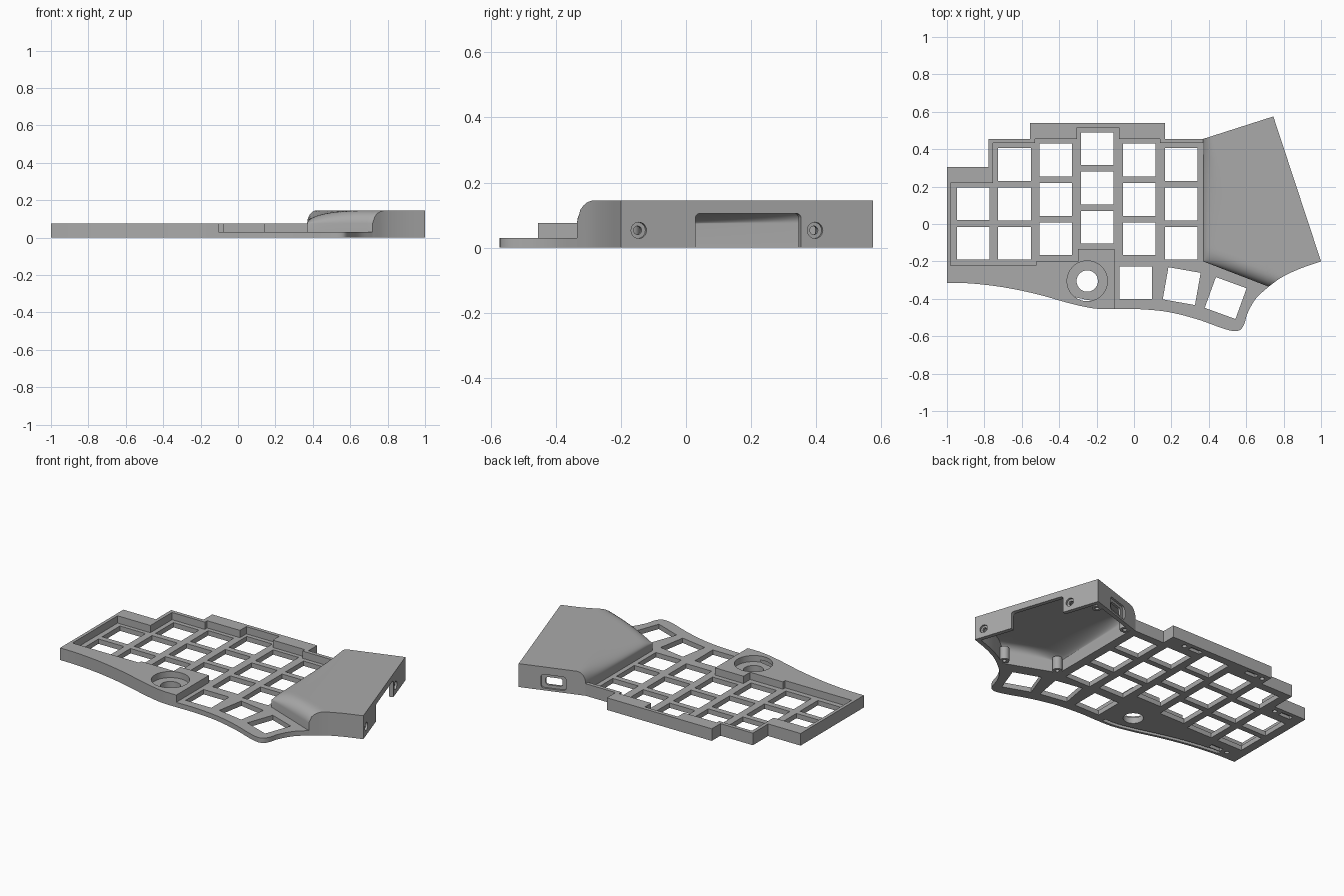
import bpy, bmesh, math
from mathutils import Vector, Matrix

if "Cube" in bpy.data.objects:
    bpy.data.objects.remove(bpy.data.objects["Cube"])

grey = bpy.data.materials.new("matte_grey")
grey.use_nodes = True
grey.diffuse_color = (0.4, 0.4, 0.4, 1)
grey.node_tree.nodes["Principled BSDF"].inputs["Base Color"].default_value = (0.4, 0.4, 0.4, 1)

PLATE, RIM, TOP, WALL = 0.03, 0.075, 0.145, 0.026


def finish(bm, name):
    mesh = bpy.data.meshes.new(name)
    bm.to_mesh(mesh)
    bm.free()
    mesh.materials.append(grey)
    ob = bpy.data.objects.new(name, mesh)
    bpy.context.collection.objects.link(ob)
    return ob


def prism(bm, pts, z0, z1):
    base = bm.faces.new([bm.verts.new((x, y, z0)) for x, y in pts])
    ext = bmesh.ops.extrude_face_region(bm, geom=[base])["geom"]
    for v in ext:
        if isinstance(v, bmesh.types.BMVert):
            v.co.z = z1
    bmesh.ops.recalc_face_normals(bm, faces=bm.faces)


def solid(name, shapes):
    bm = bmesh.new()
    for pts, z0, z1 in shapes:
        prism(bm, pts, z0, z1)
    return finish(bm, name)


def activate(ob):
    bpy.ops.object.select_all(action='DESELECT')
    bpy.context.view_layer.objects.active = ob
    ob.select_set(True)


def cut(ob, cutter):
    cutter.hide_render = True
    mod = ob.modifiers.new("cut", 'BOOLEAN')
    mod.operation, mod.solver, mod.object = 'DIFFERENCE', 'EXACT', cutter
    activate(ob)
    bpy.ops.object.modifier_apply(modifier=mod.name)
    bpy.data.objects.remove(cutter)


def rect(x, y, w, h, deg=0):
    c, s = math.cos(math.radians(deg)), math.sin(math.radians(deg))
    return [(x + c * a * w / 2 - s * b * h / 2, y + s * a * w / 2 + c * b * h / 2)
            for a, b in ((-1, -1), (1, -1), (1, 1), (-1, 1))]


def circle(x, y, r, n=40):
    return [(x + r * math.cos(math.tau * i / n), y + r * math.sin(math.tau * i / n)) for i in range(n)]


def smooth(pts, n=6):
    """Catmull-Rom curve through the points."""
    p = [Vector(q) for q in pts]
    p = [2 * p[0] - p[1]] + p + [2 * p[-1] - p[-2]]
    out = []
    for a, b, c, d in zip(p, p[1:], p[2:], p[3:]):
        for i in range(n):
            t = i / n
            out.append(tuple(0.5 * (2 * b + (c - a) * t + (2 * a - 5 * b + 4 * c - d) * t * t
                                    + (3 * b - a - 3 * c + d) * t ** 3)))
    return out + [tuple(pts[-1])]


# Case outline: stepped back edge, curved front edge
back = [(-1, .305), (-.777, .305), (-.777, .455), (-.555, .455), (-.555, .54),
        (.165, .54), (.165, .455), (.385, .455)]
thumb_edge = smooth([(.72, -.335), (.655, -.395), (.61, -.47), (.585, -.545), (.55, -.572), (.48, -.56),
                     (.34, -.51), (.18, -.47), (.02, -.455), (-.1, -.455)])
front_edge = smooth([(-.1, -.455), (-.21, -.452), (-.34, -.425), (-.52, -.375), (-.7, -.338),
                     (-.87, -.318), (-1, -.315)])
case = solid("keyboard_case", [(back + [(.385, -.19), (.72, -.32)] + thumb_edge + front_edge[1:], 0, RIM)])

# Recess above the switch plate, open towards the thumb keys
recess = [(-.98, .22), (-.755, .22), (-.755, .432), (-.53, .432), (-.53, .455), (-.305, .455),
          (-.305, .517), (-.08, .517), (-.08, .455), (.14, .455), (.14, .432), (.5, .432),
          (.9, -.2), (.9, -.7), (-.105, -.7), (-.105, -.135), (-.3, -.135), (-.3, -.2),
          (-.525, -.2), (-.525, -.222), (-.98, -.222)]
cut(case, solid("recess_cutter", [(recess, PLATE, .2)]))

# Key openings: columns as (x, top row y, row count), then the fanned thumb keys
KEY, PITCH = .175, .2105
holes = []
for x, y, rows in [(-.859, .108, 2), (-.639, .318, 3), (-.418, .342, 3),
                   (-.196, .403, 3), (.028, .342, 3), (.253, .318, 3)]:
    holes += [rect(x, y - PITCH * r, KEY, KEY) for r in range(rows)]
holes += [rect(.01, -.314, KEY, KEY), rect(.255, -.332, KEY, KEY, -10), rect(.49, -.396, KEY, KEY, -20)]
cut(case, solid("key_cutter", [(h, -.1, .06) for h in holes]))

# Round dial well with a through hole
cut(case, solid("well_cutter", [(circle(-.25, -.305, .108), .037, .2)]))
cut(case, solid("well_hole_cutter", [(circle(-.25, -.305, .057), -.1, .1)]))

# Underside trough and small pockets
mid = [p for p in front_edge if -.88 < p[0] < -.12]
trough = [(x, y + .016) for x, y in mid] + [(x, y + .04) for x, y in reversed(mid)]
pockets = [(rect(x, y, .08, .03), -.05, .02) for x, y in ((-.44, .5), (-.03, .5), (-.89, .265), (-.82, -.262))]
pockets += [(circle(x, y, .014, 16), -.05, .02) for x, y in ((-.52, .5), (.05, .5), (-.81, .265), (-.9, -.262))]
cut(case, solid("underside_cutter", [(trough, -.05, .05)] + pockets))


# Controller housing: lofted sheet with a rounded shoulder, thickened inwards
A, B, C, D, E = [Vector(p) for p in ((.37, .455), (.745, .575), (1, -.2), (.37, -.2), (.72, -.335))]


def fillet(d, w):
    t = 1 - min(max(d / w, 0), 1)
    return math.sqrt(1 - t * t)


def height(p):
    t = min(max((p.y - D.y) / (A.y - D.y), 0), 1)
    left = fillet(p.x - D.x, .3 + (.05 - .3) * t)
    front = fillet((p - D).dot(Vector((.36, .933))), .075)
    return RIM + (TOP - RIM) * left * front


N = 22
low = [D.lerp(E, (i / N) ** 2) for i in range(N)]
low += [Vector(p) for p in smooth([E, (.79, -.285), (.885, -.24), C], 5)]
high = [A.lerp(B, (p.x - D.x) / (C.x - D.x)) for p in low]
bm = bmesh.new()
grid = []
for a, b in zip(low, high):
    column = [a.lerp(b, (j / N) ** 2) for j in range(N + 1)]
    grid.append([bm.verts.new((p.x, p.y, height(p))) for p in column])
for g, h in zip(grid, grid[1:]):
    for j in range(N):
        bm.faces.new((g[j], h[j], h[j + 1], g[j + 1]))
edges = [e for e in bm.edges if e.is_boundary]
for v in bmesh.ops.extrude_edge_only(bm, edges=edges)["geom"]:
    if isinstance(v, bmesh.types.BMVert):
        v.co.z = 0
bmesh.ops.recalc_face_normals(bm, faces=bm.faces)
if sum(f.normal.z * f.calc_area() for f in bm.faces) < 0:
    bmesh.ops.reverse_faces(bm, faces=bm.faces)
housing = finish(bm, "controller_housing")
mod = housing.modifiers.new("wall", 'SOLIDIFY')
mod.thickness, mod.offset, mod.use_even_offset = WALL, -1, True
activate(housing)
bpy.ops.object.modifier_apply(modifier="wall")


# Wall openings: placed on a wall line, local y pointing through the wall
def on_wall(start, end, t, z):
    p = start.lerp(end, t)
    d = end - start
    return Matrix.Translation((p.x, p.y, z)) @ Matrix.Rotation(math.atan2(d.y, d.x), 4, 'Z')


def slot(matrix, w, h, depth, r):
    pts = []
    for k, (sx, sz) in enumerate(((1, 1), (-1, 1), (-1, -1), (1, -1))):
        for i in range(7):
            a = math.radians(90 * k + 15 * i)
            pts.append((sx * (w / 2 - r) + r * math.cos(a), sz * (h / 2 - r) + r * math.sin(a)))
    ob = solid("slot_cutter", [(pts, -depth, depth)])
    ob.data.transform(matrix @ Matrix.Rotation(math.pi / 2, 4, 'X'))
    return ob


cut(housing, slot(on_wall(C, B, .505, .0), .342, .21, .06, .015))
for t in (.071, .77):
    cut(housing, slot(on_wall(C, B, t, .053), .05, .05, .012, .0249))
    cut(housing, slot(on_wall(C, B, t, .053), .026, .026, .06, .0129))
cut(housing, slot(on_wall(A, B, .48, .056), .15, .085, .012, .02))
cut(housing, slot(on_wall(A, B, .48, .056), .1, .048, .06, .015))

# Screw posts inside the housing
for i, (x, y) in enumerate(((.42, -.17), (.72, -.275), (.7, .51), (.425, .425))):
    post = solid("screw_post_%d" % (i + 1), [(circle(x, y, .028, 24), 0, .08)])
    cut(post, solid("post_cutter", [(circle(x, y, .012, 16), -.05, .05)]))

for ob in list(bpy.context.collection.objects):
    if ob.type == 'MESH' and ob.data.materials and ob.data.materials[0] == grey:
        activate(ob)
        bpy.ops.object.shade_smooth_by_angle(angle=math.radians(30))
